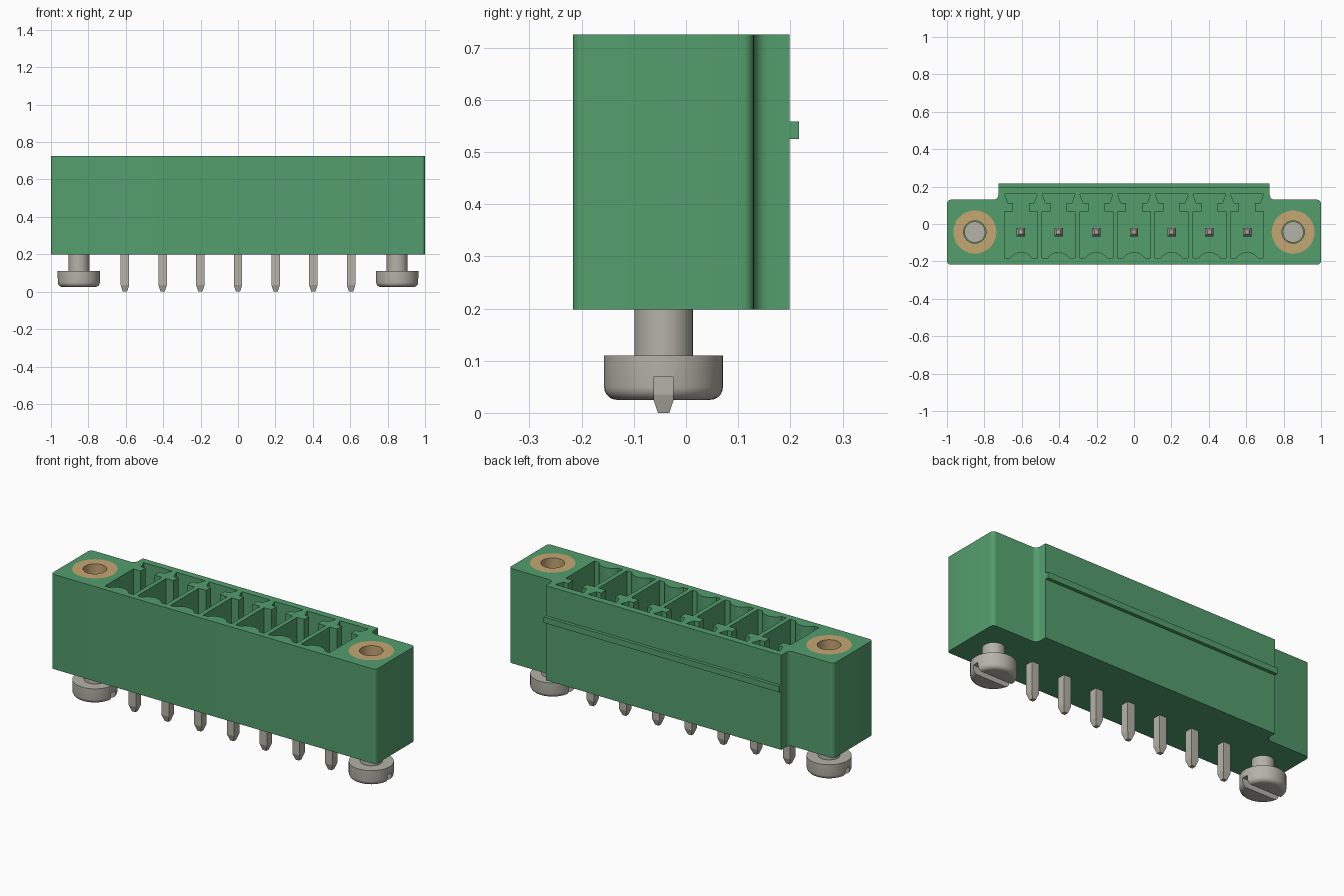
import bpy, bmesh, math
from mathutils import Matrix, Vector

cube = bpy.data.objects.get("Cube")
if cube:
    bpy.data.objects.remove(cube, do_unlink=True)

BOTTOM, TOP = 0.198, 0.725        # housing height range
AXIS_Y = -0.043                   # pins and screws share this line
PITCH, SCREW_X = 0.2015, 0.851


def material(name, rgb):
    m = bpy.data.materials.new(name)
    m.use_nodes = True
    m.diffuse_color = (*rgb, 1)
    m.node_tree.nodes["Principled BSDF"].inputs["Base Color"].default_value = (*rgb, 1)
    return m


GREEN = material("green plastic", (0.088, 0.342, 0.154))
BRASS = material("brass", (0.56, 0.38, 0.17))
STEEL = material("grey steel", (0.46, 0.45, 0.39))


def finish(bm, name, mat):
    bmesh.ops.recalc_face_normals(bm, faces=bm.faces)
    me = bpy.data.meshes.new(name)
    bm.to_mesh(me)
    bm.free()
    me.materials.append(mat)
    ob = bpy.data.objects.new(name, me)
    bpy.context.collection.objects.link(ob)
    return ob


def prism(outline, z0, z1):
    """Extrude a flat outline from z0 to z1."""
    bm = bmesh.new()
    face = bm.faces.new([bm.verts.new((x, y, z0)) for x, y in outline])
    ext = bmesh.ops.extrude_face_region(bm, geom=[face])["geom"]
    for v in ext:
        if isinstance(v, bmesh.types.BMVert):
            v.co.z = z1
    return bm


def round_corners(bm, x, y, radius):
    """Round the vertical edges at (+-x, y)."""
    edges = [e for e in bm.edges if all(
        abs(abs(v.co.x) - x) < 1e-4 and abs(v.co.y - y) < 1e-4 for v in e.verts)
        and abs(e.verts[0].co.x - e.verts[1].co.x) < 1e-4]
    bmesh.ops.bevel(bm, geom=edges, offset=radius, segments=5, profile=0.5,
                    affect='EDGES')


def lathe(profile, closed, x, name, mat):
    """Turn an (r, z) profile around a vertical axis at x."""
    bm = bmesh.new()
    vs = [bm.verts.new((r, 0, z)) for r, z in profile]
    es = [bm.edges.new(p) for p in zip(vs, vs[1:])]
    if closed:
        es.append(bm.edges.new((vs[-1], vs[0])))
    bmesh.ops.spin(bm, geom=vs + es, cent=(0, 0, 0), axis=(0, 0, 1),
                   angle=2 * math.pi, steps=40)
    bmesh.ops.remove_doubles(bm, verts=bm.verts, dist=1e-4)
    bmesh.ops.translate(bm, verts=bm.verts, vec=(x, AXIS_Y, 0))
    return finish(bm, name, mat)


def box(name, lo, hi, mat):
    bm = prism([(lo[0], lo[1]), (hi[0], lo[1]), (hi[0], hi[1]), (lo[0], hi[1])], lo[2], hi[2])
    return finish(bm, name, mat)


def cut(ob, cutter):
    cutter.hide_render = True
    mod = ob.modifiers.new("cut", 'BOOLEAN')
    mod.operation, mod.solver, mod.object = 'DIFFERENCE', 'EXACT', cutter
    bpy.context.view_layer.objects.active = ob
    bpy.ops.object.modifier_apply(modifier=mod.name)
    bpy.data.objects.remove(cutter, do_unlink=True)


def smooth(ob):
    bpy.ops.object.select_all(action='DESELECT')
    ob.select_set(True)
    bpy.context.view_layer.objects.active = ob
    bpy.ops.object.shade_smooth_by_angle(angle=math.radians(32))


# Housing block with a raised rear section
half = [(1, -0.2165), (1, 0.13), (0.725, 0.13), (0.725, 0.198)]
bm = prism(half + [(-x, y) for x, y in reversed(half)], BOTTOM, TOP)
round_corners(bm, 1, -0.2165, 0.018)
round_corners(bm, 1, 0.13, 0.022)
round_corners(bm, 0.725, 0.13, 0.027)
housing = finish(bm, "housing", GREEN)

# Contact pockets: dovetail slot at the rear, curved bulge at the front
side = [(0.088, -0.182), (0.088, 0.068), (0.043, 0.068), (0.043, 0.112),
        (0.070, 0.112), (0.088, 0.160)]
R, A = 0.0704, math.radians(57)
bulge = [(R * math.sin(a), -0.15 - R + R * math.cos(a))
         for a in (-A + 2 * A * i / 10 for i in range(11))]
pocket = side + [(-x, y) for x, y in reversed(side)] + bulge
columns = [(i - 3) * PITCH for i in range(7)]
for cx in columns:
    cut(housing, finish(prism([(x + cx, y) for x, y in pocket], 0.27, TOP + 0.1),
                        "pocket_cutter", GREEN))

# Seats for the threaded inserts
for sx in (-SCREW_X, SCREW_X):
    cut(housing, lathe([(0, 0.34), (0.115, 0.34), (0.115, TOP + 0.1), (0, TOP + 0.1)],
                       False, sx, "seat_cutter", GREEN))
smooth(housing)

# Latching rail across the rear
box("rear_rail", (-0.725, 0.19, 0.525), (0.725, 0.2165, 0.558), GREEN)

# Contact pins with tapered ends
for n, cx in enumerate(columns):
    bm = bmesh.new()
    rings = []
    for z, h in ((0, 0.011), (0.035, 0.0225), (0.535, 0.0225), (0.56, 0.011)):
        rings.append([bm.verts.new((cx + sx * h, AXIS_Y + sy * h, z))
                      for sx, sy in ((-1, -1), (1, -1), (1, 1), (-1, 1))])
    bm.faces.new(rings[0])
    bm.faces.new(rings[-1])
    for a, b in zip(rings, rings[1:]):
        for i in range(4):
            j = (i + 1) % 4
            bm.faces.new((a[i], a[j], b[j], b[i]))
    finish(bm, f"pin_{n + 1}", STEEL)

# Brass inserts and slotted screws
edge = [(0.089 + 0.025 * math.sin(t), 0.05 - 0.025 * math.cos(t))
        for t in (i * math.pi / 10 for i in range(6))]
for label, sx in (("right", -SCREW_X), ("left", SCREW_X)):
    smooth(lathe([(0.06, 0.34), (0.115, 0.34), (0.115, TOP), (0.06, TOP)],
                 True, sx, f"{label}_insert", BRASS))
    screw = lathe([(0, 0.025)] + edge + [(0.114, 0.11), (0.056, 0.11), (0.056, 0.5), (0, 0.5)],
                  False, sx, f"{label}_screw", STEEL)
    cut(screw, box("slot_cutter", (sx - 0.2, AXIS_Y - 0.018, -0.05),
                   (sx + 0.2, AXIS_Y + 0.018, 0.07), STEEL))
    smooth(screw)
